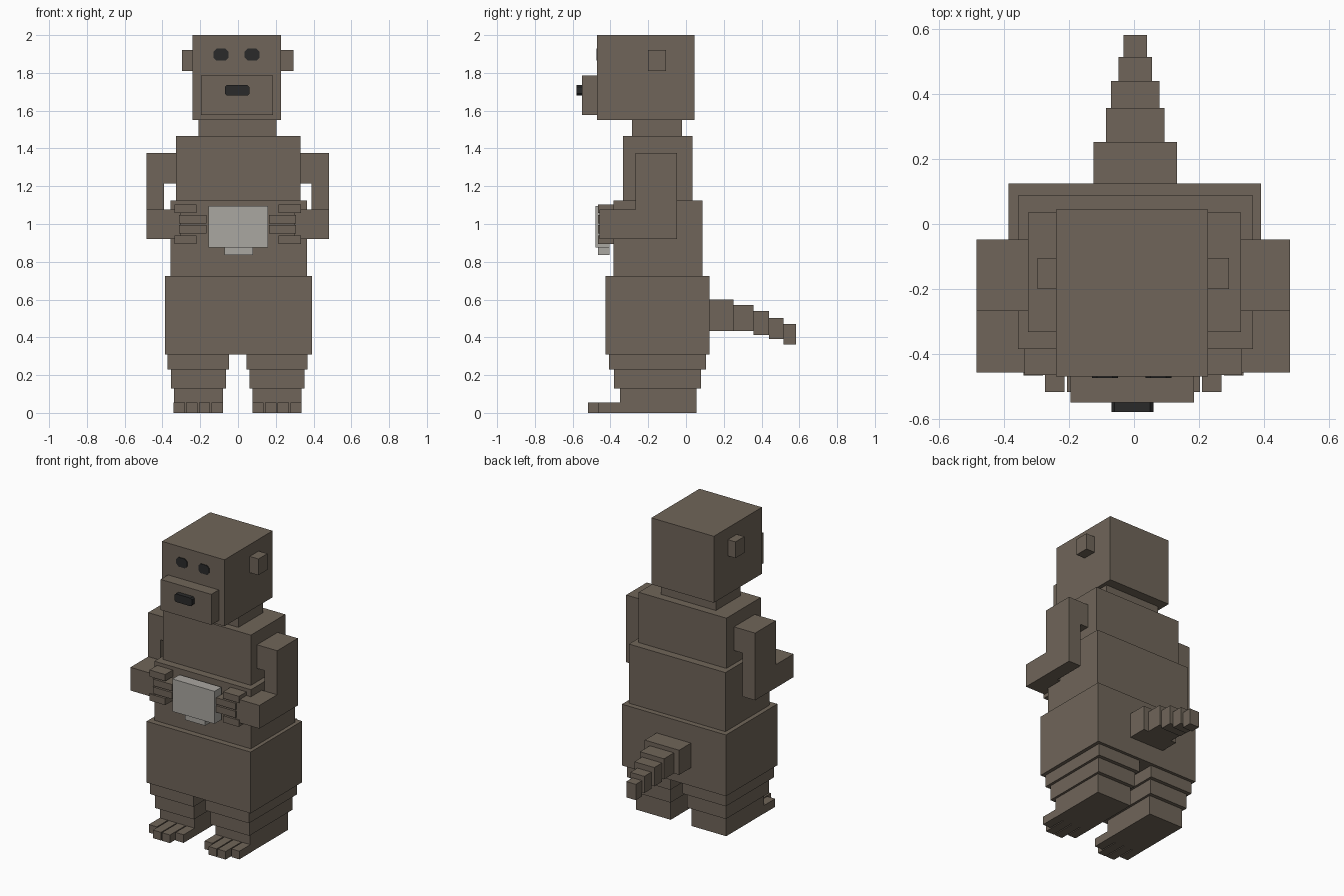
import bpy
import bmesh

cube = bpy.data.objects.get("Cube")
if cube:
    bpy.data.objects.remove(cube, do_unlink=True)


def make_material(name, colour):
    material = bpy.data.materials.new(name)
    material.use_nodes = True
    rgba = (*colour, 1.0)
    material.diffuse_color = rgba
    for node in material.node_tree.nodes:
        if node.type == 'BSDF_PRINCIPLED':
            node.inputs["Base Color"].default_value = rgba
    return material


fur = make_material("brown fur", (0.16, 0.13, 0.1))
stone = make_material("pale grey stone", (0.4, 0.385, 0.355))
black = make_material("soft black", (0.023, 0.023, 0.023))

AXIS = -0.002  # mirror line of the paired parts


def box(name, material, x, y, z, chamfer=0.0):
    """Box between pairs of limits; chamfer cuts the corners seen from the front."""
    bm = bmesh.new()
    bmesh.ops.create_cube(bm, size=1.0)
    for vert in bm.verts:
        for axis, (low, high) in enumerate((x, y, z)):
            vert.co[axis] = low if vert.co[axis] < 0 else high
    if chamfer:
        depth_edges = [e for e in bm.edges
                       if abs(e.verts[0].co.y - e.verts[1].co.y) > 1e-5]
        bmesh.ops.bevel(bm, geom=depth_edges, offset=chamfer, segments=1,
                        profile=0.5, affect='EDGES')
    bmesh.ops.recalc_face_normals(bm, faces=bm.faces)
    mesh = bpy.data.meshes.new(name)
    bm.to_mesh(mesh)
    bm.free()
    mesh.materials.append(material)
    part = bpy.data.objects.new(name, mesh)
    bpy.context.collection.objects.link(part)
    return part


def pair(name, material, x, y, z, chamfer=0.0):
    """The same box on the left (+x) and on the right."""
    inner, outer = x
    box("left_" + name, material, (AXIS + inner, AXIS + outer), y, z, chamfer)
    box("right_" + name, material, (AXIS - outer, AXIS - inner), y, z, chamfer)


# Trunk, neck and head
box("hips", fur, x=(-0.387, 0.392), y=(-0.425, 0.125), z=(0.31, 0.725))
box("belly", fur, x=(-0.357, 0.366), y=(-0.385, 0.088), z=(0.725, 1.125))
box("chest", fur, x=(-0.327, 0.33), y=(-0.333, 0.035), z=(1.125, 1.465))
box("neck", fur, x=(-0.21, 0.203), y=(-0.285, -0.02), z=(1.465, 1.55))
box("head", fur, x=(-0.24, 0.228), y=(-0.47, 0.045), z=(1.55, 2.0))
box("muzzle", fur, x=(-0.195, 0.185), y=(-0.55, -0.47), z=(1.578, 1.785))
box("nose", black, x=(-0.07, 0.06), y=(-0.58, -0.55), z=(1.68, 1.735), chamfer=0.01)
for side, inset in (("right", -0.09), ("left", 0.075)):
    box(side + "_eye", black, x=(inset - 0.04, inset + 0.04),
        y=(-0.475, -0.468), z=(1.865, 1.928), chamfer=0.016)
pair("ear", fur, x=(0.22, 0.295), y=(-0.2, -0.105), z=(1.81, 1.92))

# Legs and feet
pair("thigh", fur, x=(0.046, 0.37), y=(-0.408, 0.105), z=(0.23, 0.31))
pair("shin", fur, x=(0.062, 0.353), y=(-0.38, 0.08), z=(0.13, 0.23))
pair("foot", fur, x=(0.078, 0.338), y=(-0.35, 0.055), z=(0.0, 0.13))
for number in range(4):
    start = 0.078 + number * 0.067
    tip = -0.518 if number in (1, 2) else -0.467
    pair(f"toe_{number}", fur, x=(start, start + 0.06), y=(tip, -0.35), z=(0.0, 0.055))

# Arms bent forward at the elbow
pair("shoulder", fur, x=(0.32, 0.39), y=(-0.268, -0.047), z=(1.215, 1.375))
pair("upper_arm", fur, x=(0.39, 0.483), y=(-0.268, -0.047), z=(0.92, 1.375))
pair("forearm", fur, x=(0.3, 0.483), y=(-0.458, -0.268), z=(0.92, 1.077))

# Four fingers on each hand, the middle ones longer
for number in range(4):
    base = 0.895 + number * 0.054
    middle = number in (1, 2)
    reach = (0.165, 0.31) if middle else (0.217, 0.335)
    pair(f"finger_{number}", fur, x=reach, y=(-0.466, -0.385), z=(base, base + 0.045))

# Stone slab held in front of the belly
box("slab", stone, x=(-0.155, 0.16), y=(-0.48, -0.405), z=(0.875, 1.095))
box("slab_foot", stone, x=(-0.072, 0.08), y=(-0.465, -0.405), z=(0.835, 0.875))

# Tail: segments that shrink and droop backwards
tail = [  # half width, back end, bottom, top
    (0.129, 0.252, 0.433, 0.6),
    (0.09, 0.358, 0.433, 0.572),
    (0.075, 0.44, 0.413, 0.54),
    (0.052, 0.515, 0.39, 0.503),
    (0.036, 0.582, 0.363, 0.47),
]
front = 0.125
for number, (half, back, bottom, top) in enumerate(tail):
    box(f"tail_segment_{number}", fur, x=(0.004 - half, 0.004 + half),
        y=(front, back), z=(bottom, top))
    front = back
